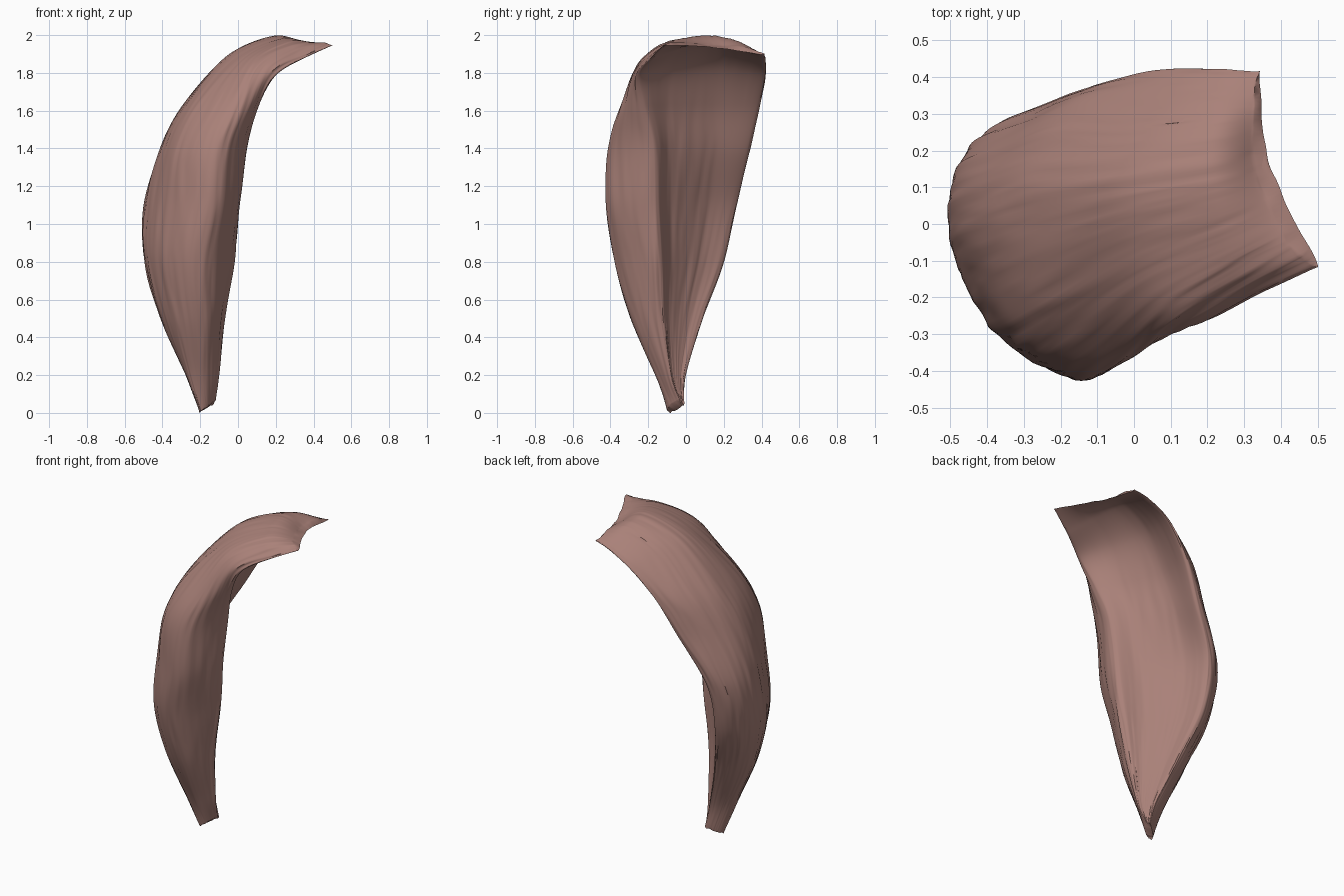
import bpy, bmesh
from mathutils import Vector, noise

if "Cube" in bpy.data.objects:
    bpy.data.objects.remove(bpy.data.objects["Cube"])

# Cross-section stations, bottom to top:
# front margin, front bulge, back ridge, rear margin (x, y, z each), hollow depth
STATIONS = [
    (-.12, -.04, .06, -.16, -.09, .03, -.20, -.07, .00, -.13, -.01, .04, .00),
    (-.10, -.09, .20, -.17, -.16, .20, -.28, -.09, .20, -.17, .00, .20, .03),
    (-.07, -.14, .50, -.17, -.29, .50, -.41, -.10, .50, -.27, .09, .50, .08),
    (-.02, -.16, .80, -.17, -.375, .80, -.49, -.06, .80, -.35, .20, .80, .12),
    (.01, -.18, 1.10, -.12, -.42, 1.10, -.49, -.01, 1.10, -.34, .27, 1.10, .15),
    (.05, -.19, 1.40, -.09, -.41, 1.40, -.41, .02, 1.40, -.18, .34, 1.40, .20),
    (.11, -.23, 1.62, .00, -.345, 1.62, -.28, .06, 1.64, -.05, .385, 1.62, .30),
    (.20, -.25, 1.78, .10, -.25, 1.84, -.05, .10, 1.89, .10, .42, 1.78, .45),
    (.35, -.18, 1.87, .28, -.14, 1.94, .20, .14, 1.99, .24, .42, 1.86, .58),
    (.50, -.11, 1.94, .43, -.06, 1.955, .33, .17, 1.935, .34, .41, 1.89, .50),
]
ROWS, COLS = 14, 18  # subdivisions per station and per section point


def spline(a, b, c, d, t):
    return 0.5 * (2 * b + (c - a) * t + (2 * a - 5 * b + 4 * c - d) * t * t
                  + (3 * b - a - 3 * c + d) * t ** 3)


def section(i, s):
    front, bulge, back, rear = (Vector(s[k:k + 3]) for k in (0, 3, 6, 9))
    full = 1 if i < 7 else .35  # the sheet flattens over the crest
    mid = (bulge + back) / 2
    outer = mid + .33 * full * (mid - (front + rear) / 2)
    rear_mid = (back + rear) / 2
    rear_out = rear_mid + .13 * full * (rear_mid - (front + bulge) / 2)
    if i >= 7:
        rear_out.z += .02
    in_rear = front.lerp(rear, .70).lerp(back, s[12])
    in_front = front.lerp(rear, .28).lerp(mid, s[12])
    return [front, bulge, outer, back, rear_out, rear, in_rear, in_front]


# Loft the closed sections along the fibre direction
secs = [section(i, s) for i, s in enumerate(STATIONS)]
last = len(secs) - 1
rings = []
for i in range(last):
    for r in range(ROWS + (i == last - 1)):
        quad = [secs[min(max(i + k, 0), last)] for k in (-1, 0, 1, 2)]
        ctrl = [spline(*p, r / ROWS) for p in zip(*quad)]
        n = len(ctrl)
        rings.append([spline(*(ctrl[(j + k) % n] for k in (-1, 0, 1, 2)), c / COLS)
                      for j in range(n) for c in range(COLS)])

# Fibre grooves running lengthwise, plus ragged ends
count = len(rings[0])
for v, ring in enumerate(rings):
    centre = sum(ring, Vector()) / count
    along = v / (len(rings) - 1)
    axis = (rings[min(v + 1, len(rings) - 1)][0] - rings[max(v - 1, 0)][0]).normalized()
    for u, p in enumerate(ring):
        rel = p - centre
        size = min(1, rel.length / .2)
        q = Vector((u * .33, along * 5, 0))
        groove = .007 * noise.noise(q) + .004 * noise.noise(q * 2.3)
        p += rel.normalized() * groove * size
        if v in (0, len(rings) - 1):
            p += axis * .010 * noise.noise(Vector((u * .12, v, 5)))

bm = bmesh.new()
grid = [[bm.verts.new(p) for p in ring] for ring in rings]
for a, b in zip(grid, grid[1:]):
    for u in range(count):
        w = (u + 1) % count
        bm.faces.new((a[u], a[w], b[w], b[u]))
bm.faces.new(grid[0])
bm.faces.new(grid[-1])
bmesh.ops.triangulate(bm, faces=[f for f in bm.faces if len(f.verts) > 4])
bmesh.ops.recalc_face_normals(bm, faces=bm.faces)

# Rest the lower tip on the ground
low = min(v.co.z for v in bm.verts)
bmesh.ops.translate(bm, verts=bm.verts, vec=(0, 0, -low))

mesh = bpy.data.meshes.new("muscle_belly")
bm.to_mesh(mesh)
bm.free()
muscle = bpy.data.objects.new("muscle_belly", mesh)
bpy.context.collection.objects.link(muscle)
mat = bpy.data.materials.new("muscle_red_brown")
mat.diffuse_color = (.40, .22, .19, 1)
mat.use_nodes = True
mat.node_tree.nodes["Principled BSDF"].inputs["Base Color"].default_value = mat.diffuse_color
mesh.materials.append(mat)

bpy.context.view_layer.objects.active = muscle
muscle.select_set(True)
bpy.ops.object.shade_smooth_by_angle(angle=.9)
